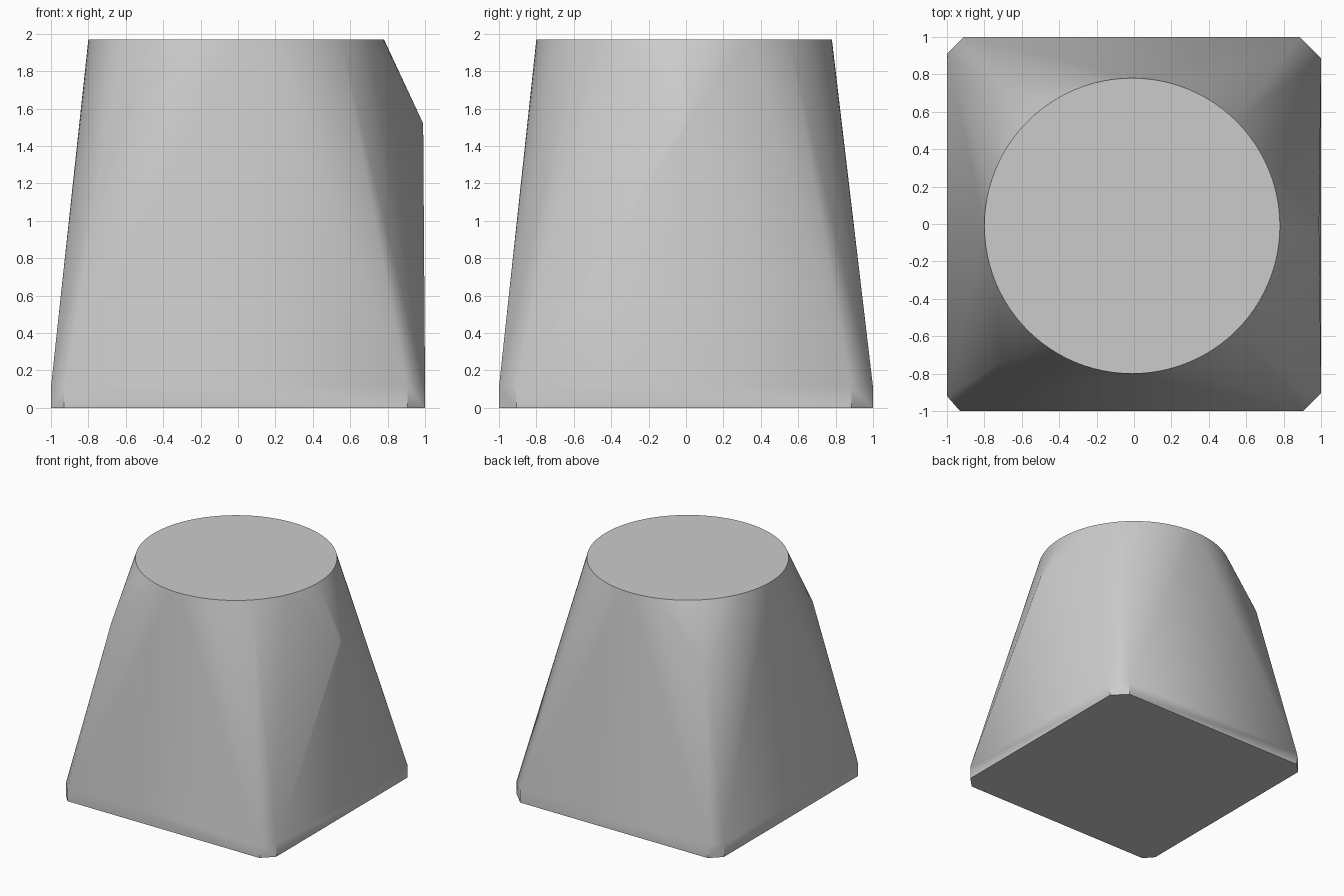
import bpy
import bmesh
from math import cos, sin, tau

cube = bpy.data.objects.get("Cube")
if cube:
    bpy.data.objects.remove(cube, do_unlink=True)

BAND, TOP = 0.11, 1.97
SEGMENTS = 96

# Plain grey material
grey = bpy.data.materials.new("plain_grey")
grey.use_nodes = True
color = (0.6, 0.6, 0.6, 1)
grey.diffuse_color = color
grey.node_tree.nodes["Principled BSDF"].inputs["Base Color"].default_value = color

points = []

# Square base with cut corners: (x sign, y sign, x of cut, y of cut)
corners = [(-1, -1, 0.93, 0.92), (1, -1, 0.905, 0.905),
           (1, 1, 0.885, 0.885), (-1, 1, 0.91, 0.91)]
for sx, sy, cx, cy in corners:
    for z in (0, BAND):
        points += [(sx * cx, sy, z), (sx, sy * cy, z)]

# Round top
for i in range(SEGMENTS):
    a = tau * i / SEGMENTS
    points.append((-0.01 + 0.79 * cos(a), -0.01 + 0.79 * sin(a), TOP))

# Three bumps below the rim: a short edge on the left, a point at each right corner
points += [(0.99, -0.02, 1.52), (0.99, 0.01, 1.52)]
points += [(-0.7, s * 0.73, 1.5) for s in (-1, 1)]

# Skin stretched over all the points
bm = bmesh.new()
for p in points:
    bm.verts.new(p)
bmesh.ops.convex_hull(bm, input=bm.verts[:])

# Merge the flat caps into single faces
for z in (0, TOP):
    cap = [f for f in bm.faces if all(abs(v.co.z - z) < 1e-4 for v in f.verts)]
    bmesh.ops.dissolve_faces(bm, faces=cap)
bmesh.ops.recalc_face_normals(bm, faces=bm.faces[:])

mesh = bpy.data.meshes.new("tapered_block")
bm.to_mesh(mesh)
bm.free()
mesh.materials.append(grey)
block = bpy.data.objects.new("tapered_block", mesh)
bpy.context.collection.objects.link(block)

bpy.ops.object.select_all(action="DESELECT")
block.select_set(True)
bpy.context.view_layer.objects.active = block
bpy.ops.object.shade_smooth_by_angle(angle=0.52)
